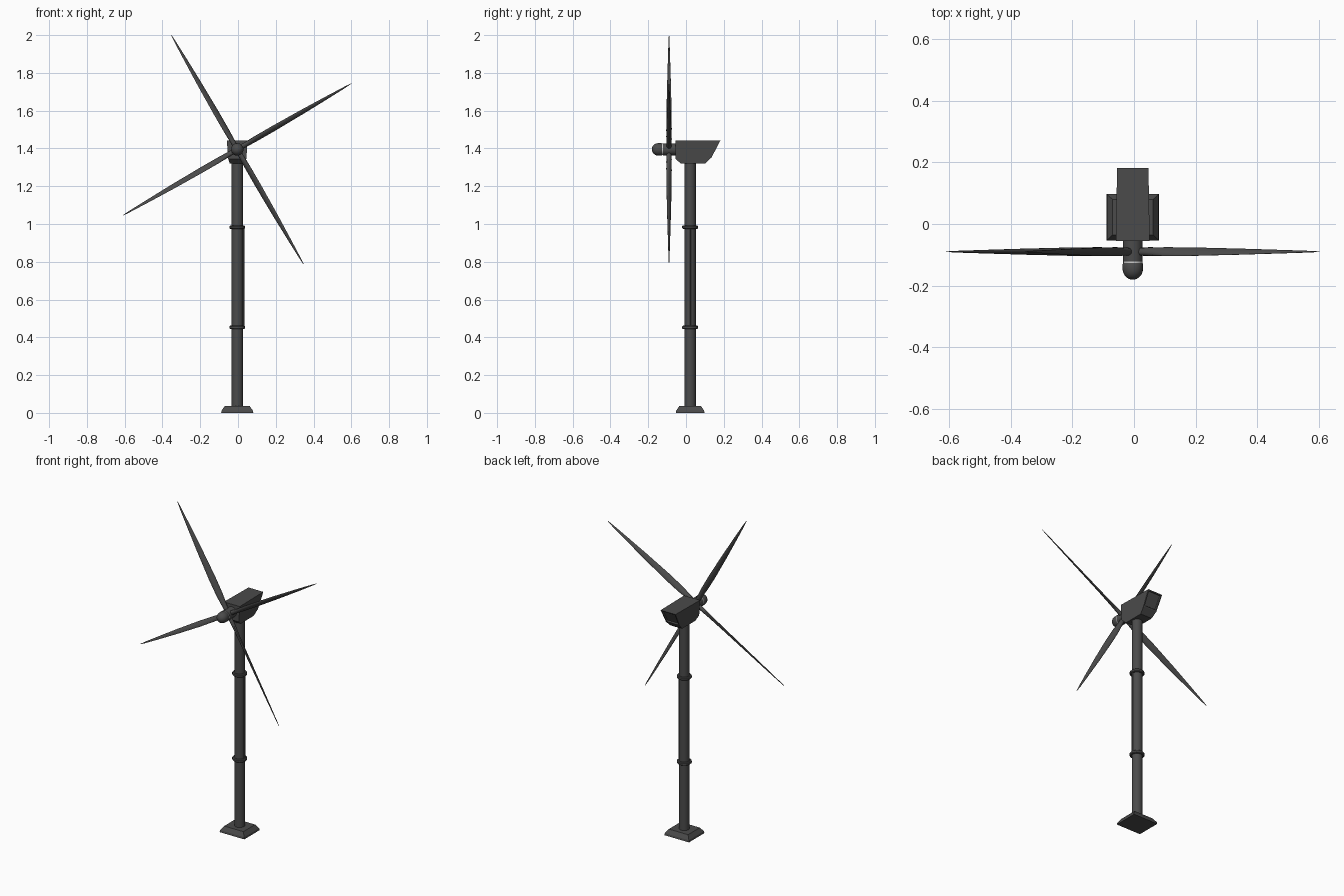
import bpy, bmesh, math
from mathutils import Vector, Matrix

if "Cube" in bpy.data.objects:
    bpy.data.objects.remove(bpy.data.objects["Cube"])

CX, CY = -0.004, 0.022           # tower axis
HUB = Vector((CX, -0.09, 1.395))  # rotor centre


def material(name, v):
    m = bpy.data.materials.new(name)
    m.diffuse_color = (v, v, v, 1)
    m.use_nodes = True
    m.node_tree.nodes["Principled BSDF"].inputs["Base Color"].default_value = m.diffuse_color
    return m


DARK = material("dark_grey", 0.07)
LIGHT = material("pale_grey", 0.75)


def finish(name, bm, mat=DARK, smooth=False):
    bmesh.ops.recalc_face_normals(bm, faces=bm.faces)
    me = bpy.data.meshes.new(name)
    bm.to_mesh(me)
    bm.free()
    ob = bpy.data.objects.new(name, me)
    bpy.context.collection.objects.link(ob)
    me.materials.append(mat)
    if smooth:
        bpy.ops.object.select_all(action='DESELECT')
        ob.select_set(True)
        bpy.context.view_layer.objects.active = ob
        bpy.ops.object.shade_smooth_by_angle(angle=math.radians(40))
    return ob


def loft(bm, rings):
    """Skin a list of equal-sized point rings and cap both ends."""
    vs = [[bm.verts.new(p) for p in r] for r in rings]
    n = len(vs[0])
    for a, b in zip(vs, vs[1:]):
        for i in range(n):
            j = (i + 1) % n
            bm.faces.new((a[i], a[j], b[j], b[i]))
    bm.faces.new(vs[0])
    bm.faces.new(vs[-1])
    return vs


def turned(name, profile, mat=Matrix(), sides=24, colour=DARK):
    """Round part from (radius, height) pairs along local z."""
    bm = bmesh.new()
    loft(bm, [[mat @ Vector((r * math.cos(2 * math.pi * i / sides),
                             r * math.sin(2 * math.pi * i / sides), z))
               for i in range(sides)] for r, z in profile])
    return finish(name, bm, colour, True)


# Square foot with sloping sides
bm = bmesh.new()
loft(bm, [[(CX + sx * a, CY + sy * b, z) for sx, sy in
           ((-1, -1), (1, -1), (1, 1), (-1, 1))]
          for a, b, z in ((.085, .076, 0), (.083, .074, .012), (.066, .058, .036))])
finish("base", bm)

# Tower, collars and the thin conduit between them
tower = Matrix.Translation((CX, CY, 0))
turned("tower", [(.03, .03), (.03, 1.33)], tower)
for i, z in enumerate((.453, .983)):
    turned(f"collar_{i + 1}", [(.029, z - .009), (.038, z - .009), (.042, z - .005),
                               (.042, z + .005), (.038, z + .009), (.029, z + .009)], tower)
turned("conduit", [(.004, .45), (.004, .985)],
       Matrix.Translation((CX + .034, CY, 0)), 8)

# Nacelle: side outline lofted across x, lower edge pulled inward
bm = bmesh.new()
side = [(-.055, 1.442, .055), (.182, 1.442, .051), (.135, 1.352, .047),
        (.102, 1.32, .04), (-.028, 1.32, .04), (-.055, 1.345, .048)]
loft(bm, [[(CX + s * w, y, z) for y, z, w in side] for s in (-1, 1)])
bmesh.ops.recalc_face_normals(bm, faces=bm.faces)
# Recessed panel on the sloping rear face
rear = max(bm.faces, key=lambda f: f.calc_center_median().y)
bmesh.ops.inset_region(bm, faces=[rear], thickness=.01)
bmesh.ops.inset_region(bm, faces=[rear], thickness=.003, depth=-.008)
finish("nacelle", bm)

# Hub, seam ring and rounded spinner, axis facing -y
axis = Matrix.Translation((HUB.x, 0, HUB.z)) @ Matrix.Rotation(math.radians(90), 4, 'X')
turned("hub", [(.032, .045), (.032, .122), (.029, .124)], axis)
turned("seam_ring", [(.031, .122), (.031, .129)], axis, colour=LIGHT)
dome = [(.033 * math.cos(t), .146 + .035 * math.sin(t))
        for t in [math.radians(90 * k / 8) for k in range(8)]]
turned("spinner", [(.031, .127), (.033, .13)] + dome + [(.001, .181)], axis)

# Four slim pitched blades: radius, half chord, half thickness, pitch
sections = [(.015, .013, .013, 45), (.05, .014, .012, 45), (.12, .019, .009, 45),
            (.22, .020, .007, 42), (.4, .0155, .005, 38), (.55, .0095, .0035, 34),
            (.66, .0045, .002, 30), (.7, .001, .001, 30)]
for k in range(4):
    spin = Matrix.Translation(HUB) @ Matrix.Rotation(math.radians(-30 - 90 * k), 4, 'Y')
    rings = []
    for r, c, t, p in sections:
        pitch = Matrix.Rotation(math.radians(p), 4, 'X')
        rings.append([spin @ (pitch @ Vector((0, t * math.sin(a), c * math.cos(a)))
                              + Vector((r, 0, 0)))
                      for a in [2 * math.pi * i / 10 for i in range(10)]])
    bm = bmesh.new()
    loft(bm, rings)
    finish(f"blade_{k + 1}", bm, smooth=True)
